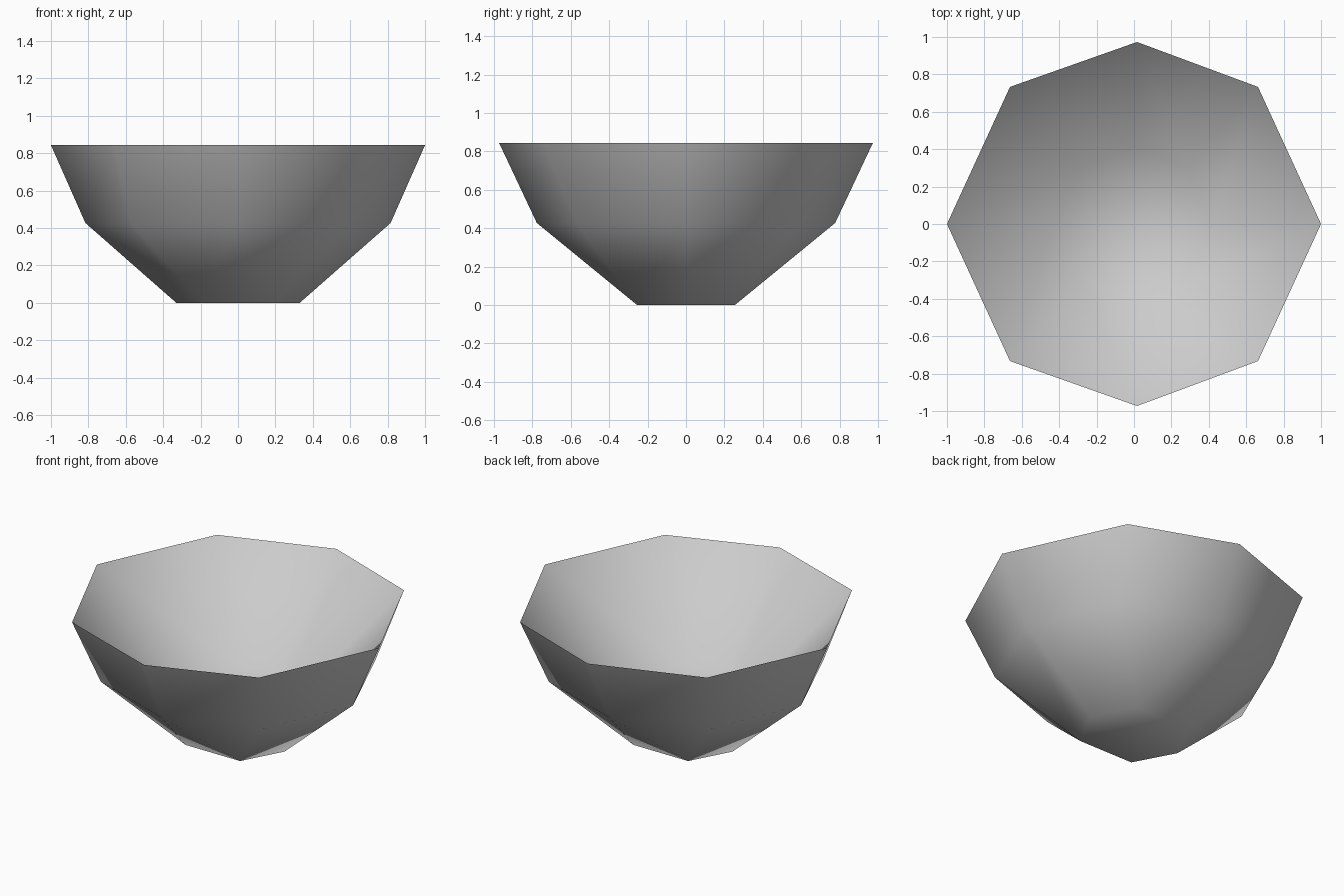
import bpy
import bmesh

cube = bpy.data.objects.get("Cube")
if cube:
    bpy.data.objects.remove(cube, do_unlink=True)

# Plain grey material
grey = bpy.data.materials.new("light_grey")
grey.use_nodes = True
colour = (0.6, 0.6, 0.6, 1.0)
grey.diffuse_color = colour
grey.node_tree.nodes["Principled BSDF"].inputs["Base Color"].default_value = colour


def add_ring(bm, z, side, corner, end, shift=0.0):
    """Eight-sided ring, mirrored from one quarter."""
    cx, cy = corner
    outline = [(side, 0), (cx, cy), (shift, end), (-cx, cy),
               (-side, 0), (-cx, -cy), (shift, -end), (cx, -cy)]
    return [bm.verts.new((x, y, z)) for x, y in outline]


def add_rim(bm):
    return add_ring(bm, 0.843, 1.0, (0.663, 0.733), 0.973, 0.016)


def add_walls(bm, low, high):
    """Join two rings; a None in the lower ring makes a fan there."""
    for i in range(len(high)):
        j = (i + 1) % len(high)
        corners = [low[i], low[j], high[j], high[i]]
        bm.faces.new([v for v in corners if v])


def finish(bm, name):
    for face in bm.faces:
        face.smooth = True
    mesh = bpy.data.meshes.new(name)
    bm.to_mesh(mesh)
    bm.free()
    mesh.materials.append(grey)
    bpy.context.collection.objects.link(bpy.data.objects.new(name, mesh))


# Outer shell: six-sided foot, eight-sided belly and rim
bm = bmesh.new()
foot = [bm.verts.new((x, y, 0)) if x else None for x, y in
        [(0.33, 0), (0.193, 0.255), (0, 0), (-0.193, 0.255),
         (-0.33, 0), (-0.193, -0.255), (0, 0), (0.193, -0.255)]]
belly = add_ring(bm, 0.427, 0.816, (0.57, 0.575), 0.777)
add_walls(bm, foot, belly)
# Fill the two gaps under the ends of the belly
for i in (2, 6):
    bm.faces.new((foot[i - 1], foot[(i + 1) % 8], belly[i]))
add_walls(bm, belly, add_rim(bm))
bm.faces.new([v for v in reversed(foot) if v])
finish(bm, "bowl_outside")

# Inner hollow: straight sloping walls down to a flat floor
bm = bmesh.new()
floor = add_ring(bm, 0.28, 0.42, (0.28, 0.3), 0.41)
add_walls(bm, floor, add_rim(bm))
bmesh.ops.reverse_faces(bm, faces=bm.faces[:])
bm.faces.new(floor)
finish(bm, "bowl_inside")
